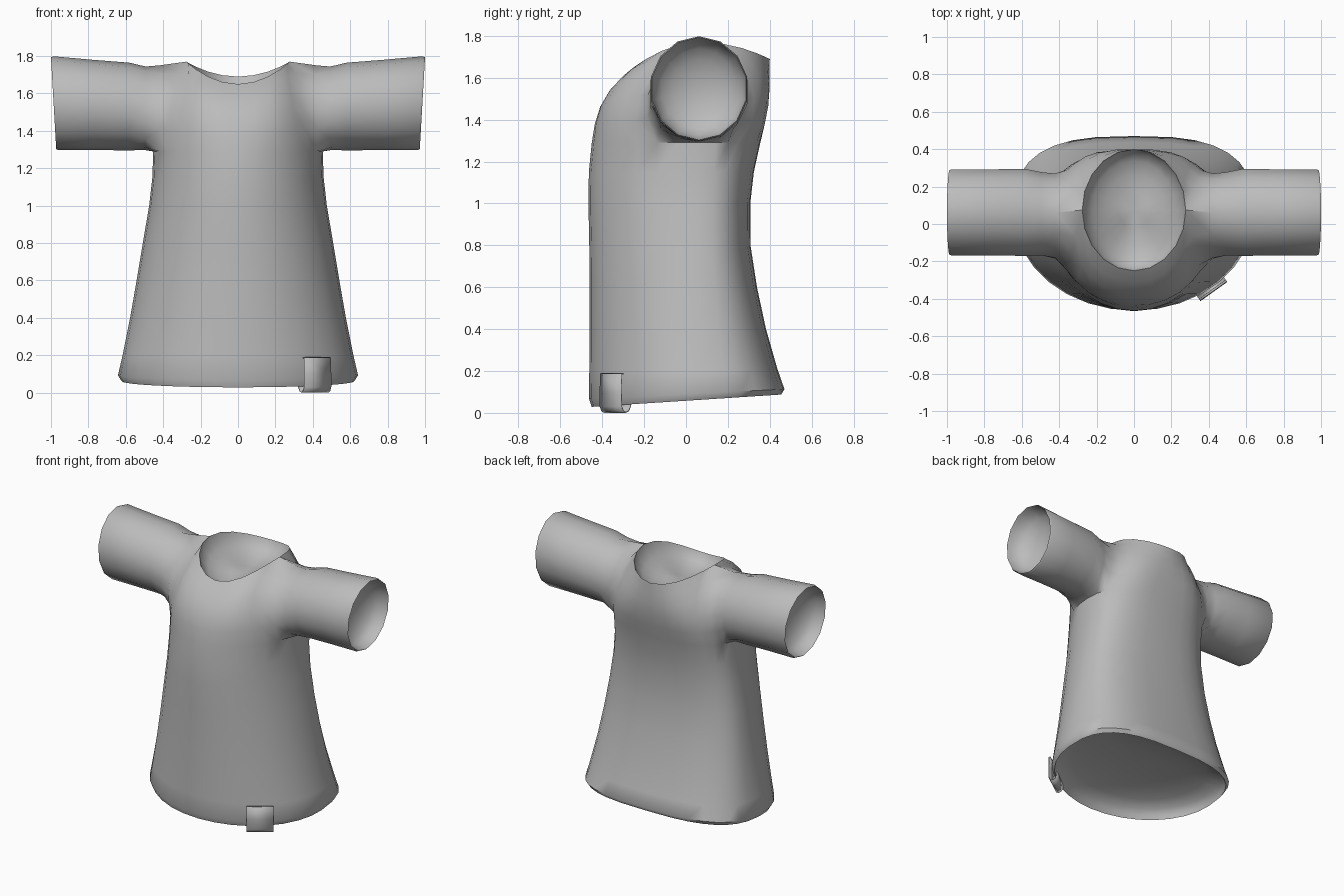
import bpy, bmesh, math
from mathutils import Vector

if "Cube" in bpy.data.objects:
    bpy.data.objects.remove(bpy.data.objects["Cube"])

grey = bpy.data.materials.new("grey cloth")
grey.diffuse_color = (0.5, 0.5, 0.5, 1)
grey.use_nodes = True
grey.node_tree.nodes["Principled BSDF"].inputs["Base Color"].default_value = grey.diffuse_color

N = 32          # points round the torso
CY = 0.055      # depth of the side seams
# height, half width, front depth, back depth, back squareness, hem tilt
TORSO = [(0.085, 0.615, -0.435, 0.435, 0.7, 0.06),
         (0.058, 0.622, -0.450, 0.455, 0.7, 0.065),
         (0.090, 0.642, -0.463, 0.470, 0.7, 0.05),
         (0.20, 0.617, -0.462, 0.437, 0.7, 0.02),
         (0.40, 0.577, -0.460, 0.382, 0.72, 0),
         (0.60, 0.542, -0.460, 0.339, 0.74, 0),
         (0.80, 0.509, -0.462, 0.308, 0.75, 0),
         (1.00, 0.475, -0.466, 0.307, 0.75, 0),
         (1.15, 0.458, -0.464, 0.324, 0.75, 0),
         (1.29, 0.453, -0.450, 0.355, 0.75, 0)]


def finish(bm, name):
    bmesh.ops.recalc_face_normals(bm, faces=bm.faces)
    me = bpy.data.meshes.new(name)
    bm.to_mesh(me)
    bm.free()
    ob = bpy.data.objects.new(name, me)
    bpy.context.collection.objects.link(ob)
    me.materials.append(grey)
    bpy.context.view_layer.objects.active = ob
    ob.select_set(True)
    bpy.ops.object.shade_smooth_by_angle(angle=math.radians(50))
    ob.select_set(False)
    return ob


def bezier(a, b, c, d, t):
    s = 1 - t
    return a * s**3 + b * (3 * s * s * t) + c * (3 * s * t * t) + d * t**3


def bridge(bm, r0, r1, closed=True):
    n = len(r0)
    for i in range(n if closed else n - 1):
        j = (i + 1) % n
        bm.faces.new((r0[i], r0[j], r1[j], r1[i]))


def bowl(bm, ring, depth):
    """Close an opening with a hollow dish sunk along depth."""
    mid = sum((v.co for v in ring), Vector()) / len(ring)
    prev = ring
    for k in range(1, 5):
        a = math.pi / 2 * k / 5
        new = [bm.verts.new(mid.lerp(v.co, math.cos(a)) + depth * math.sin(a)) for v in ring]
        bridge(bm, prev, new)
        prev = new
    tip = bm.verts.new(mid + depth)
    for i, v in enumerate(prev):
        bm.faces.new((v, prev[(i + 1) % len(prev)], tip))


bm = bmesh.new()

# Torso tube from the folded hem up to the armpits
rings = []
for z, w, yf, yb, p, tilt in TORSO:
    ring = []
    for i in range(N):
        a = 2 * math.pi * i / N
        c, s = math.cos(a), math.sin(a)
        if s > 1e-6:
            x, y = math.copysign(abs(c)**p, c), CY + (yb - CY) * s**p
        else:
            x, y = c, CY + (CY - yf) * s
        ring.append(bm.verts.new((w * x, y, z + tilt * y)))
    rings.append(ring)
for r0, r1 in zip(rings, rings[1:]):
    bridge(bm, r0, r1)
top = rings[-1]

# Chest and back panels: columns that curve up to the neckline and shoulders
ROWS = 5
shoulder = [bm.verts.new((sx * 0.42, 0.06, 1.75)) for sx in (1, -1)]


def neck_point(k, side):
    th = math.pi * k / 10
    s = math.sin(th)
    drop = 0.12 if side < 0 else 0.08
    return Vector((0.277 * math.cos(th), 0.075 + side * 0.325 * s, 1.77 - drop * s * s))


neck_ends = [bm.verts.new(neck_point(k, 1)) for k in (0, 10)]


def panel(side):
    cols = []
    for j in range(13):
        start = top[(side * (2 + j)) % N]
        if j in (0, 12):
            end = shoulder[j // 12]
        elif j in (1, 11):
            end = neck_ends[j // 11]
        else:
            end = bm.verts.new(neck_point(j - 1, side))
        u = abs(j - 6) / 6
        if side < 0:
            o1 = Vector((0, -0.11 * u, 0.16))
            o2 = Vector((0, -0.12 - 0.12 * u, -0.09 + 0.06 * u))
        else:
            o1 = Vector((0, 0.03 + 0.09 * u**0.5, 0.15))
            o2 = Vector((0, 0.01 + 0.23 * u**1.3, -0.13 + 0.10 * u))
        a, d = start.co, end.co
        col = [start]
        for r in range(1, ROWS):
            col.append(bm.verts.new(bezier(a, a + o1, d + o2, d, r / ROWS)))
        cols.append(col + [end])
    for c0, c1 in zip(cols, cols[1:]):
        bridge(bm, c0, c1, closed=False)
    return cols


front, back = panel(-1), panel(1)
soft = [v for col in front + back for v in col[1:ROWS]]

# Sleeves grow out of the armholes
for sx, c, under in ((1, 0, (-1, 0, 1)), (-1, 12, (17, 16, 15))):
    hole = [top[i % N] for i in under] + back[c][:ROWS] + [shoulder[c // 12]] \
        + front[c][ROWS - 1::-1]
    n = len(hole)
    prev = hole
    # distance, size, lean of the cuff, share of even ellipse
    for x, k, lean, mix in ((0.49, 1.03, 0, 0.65), (0.58, 1.01, 0, 1), (0.78, 1, 0.005, 1),
                            (0.975, 1, 0.012, 1), (0.986, 0.975, 0.014, 1),
                            (0.965, 0.95, 0.014, 1)):
        f = max(0, (x - 0.45) / 0.55)
        rz, cz = 0.226 + 0.026 * f, 1.524 + 0.025 * f
        ring = []
        for i, h in enumerate(hole):
            ang = -math.pi / 2 + 2 * math.pi * (i - 1) / n
            e = Vector((sx * (x + lean * math.sin(ang)),
                        0.062 + 0.236 * k * math.cos(ang), cz + rz * k * math.sin(ang)))
            q = Vector((e.x, h.co.y, h.co.z))
            ring.append(bm.verts.new(q.lerp(e, mix)))
        bridge(bm, prev, ring)
        prev = ring
        if x < 0.5:
            soft += ring
    bowl(bm, prev, Vector((-sx * 0.13, 0, 0)))

# Ease the shoulder into the sleeve
for _ in range(2):
    bmesh.ops.smooth_vert(bm, verts=soft, factor=0.5, use_axis_x=True,
                          use_axis_y=True, use_axis_z=True)

# Hollow linings of the neck and the hem
bowl(bm, [c[-1] for c in front[1:12]] + [c[-1] for c in back[10:1:-1]], Vector((0, 0, -0.14)))
bowl(bm, rings[0], Vector((0, 0, 0.11)))
finish(bm, "shirt")

# Small cloth tag folded round the hem
bm = bmesh.new()
out = Vector((0.58, -0.81, 0)).normalized()
along = Vector((-out.y, out.x, 0))
mid = Vector((0.412, -0.340, 0))
profile = [(0.012, 0.19), (0.024, 0.188), (0.026, 0.10), (0.026, 0.03), (0.016, 0.008),
           (0.0, 0.0), (-0.020, 0.008), (-0.032, 0.03), (-0.032, 0.09)]
edges = [[bm.verts.new(mid + out * d + along * s + Vector((0, 0, z))) for d, z in profile]
         for s in (-0.088, 0.088)]
bridge(bm, edges[0], edges[1], closed=False)
tag = finish(bm, "hem_tag")
mod = tag.modifiers.new("thickness", 'SOLIDIFY')
mod.thickness = 0.006
mod.offset = 1 if tag.data.polygons[2].normal.dot(out) < 0 else -1
